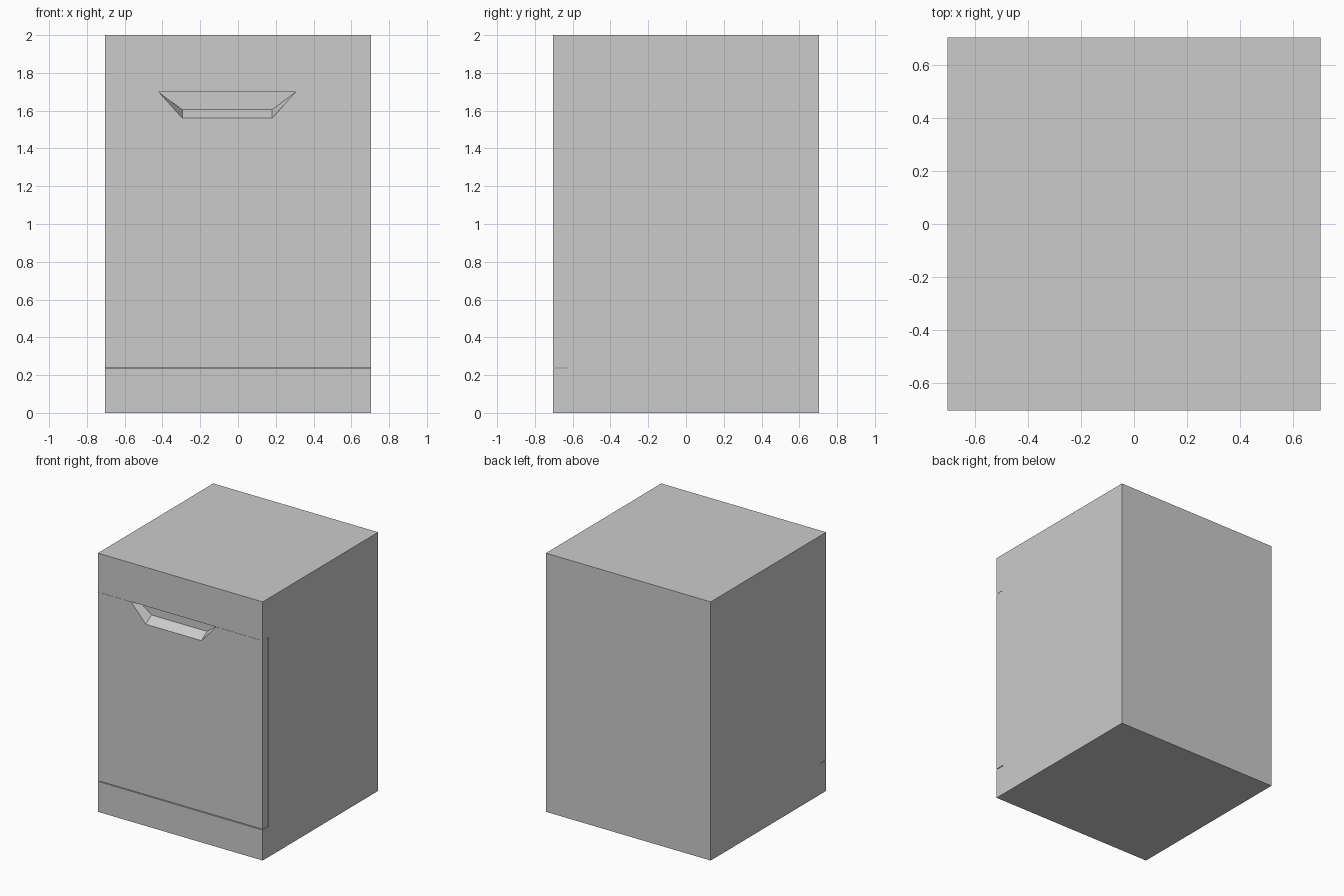
import bpy, bmesh

if "Cube" in bpy.data.objects:
    bpy.data.objects.remove(bpy.data.objects["Cube"])


def loft(name, loop_a, loop_b):
    """Closed solid between two matching outlines."""
    bm = bmesh.new()
    a = [bm.verts.new(p) for p in loop_a]
    b = [bm.verts.new(p) for p in loop_b]
    bm.faces.new(a)
    bm.faces.new(b[::-1])
    n = len(a)
    for i in range(n):
        j = (i + 1) % n
        bm.faces.new((a[j], a[i], b[i], b[j]))
    bmesh.ops.recalc_face_normals(bm, faces=bm.faces)
    mesh = bpy.data.meshes.new(name)
    bm.to_mesh(mesh)
    bm.free()
    obj = bpy.data.objects.new(name, mesh)
    bpy.context.collection.objects.link(obj)
    return obj


H = 0.705                      # half width and half depth
BACK = -0.635                  # back of the door recess
DOOR_LOW, DOOR_TOP = 0.235, 1.70

# Cabinet: side profile with a recess for the door, run across the width
profile = [(-H, 0), (H, 0), (H, 2), (-H, 2), (-H, DOOR_TOP),
           (BACK, DOOR_TOP), (BACK, DOOR_LOW), (-H, DOOR_LOW)]
loft("cabinet", [(-H, y, z) for y, z in profile], [(H, y, z) for y, z in profile])


# Door: slab with a tapered handle scoop whose floor rises towards the back
def door_outline(y, scoop_z):
    w, low, top = H - 0.001, DOOR_LOW + 0.006, DOOR_TOP - 0.001
    pts = [(-w, low), (w, low), (w, top), (0.305, top), (0.18, scoop_z),
           (-0.295, scoop_z), (-0.42, top), (-w, top)]
    return [(x, y, z) for x, z in pts]


loft("door", door_outline(-H, 1.56), door_outline(BACK - 0.001, 1.605))
